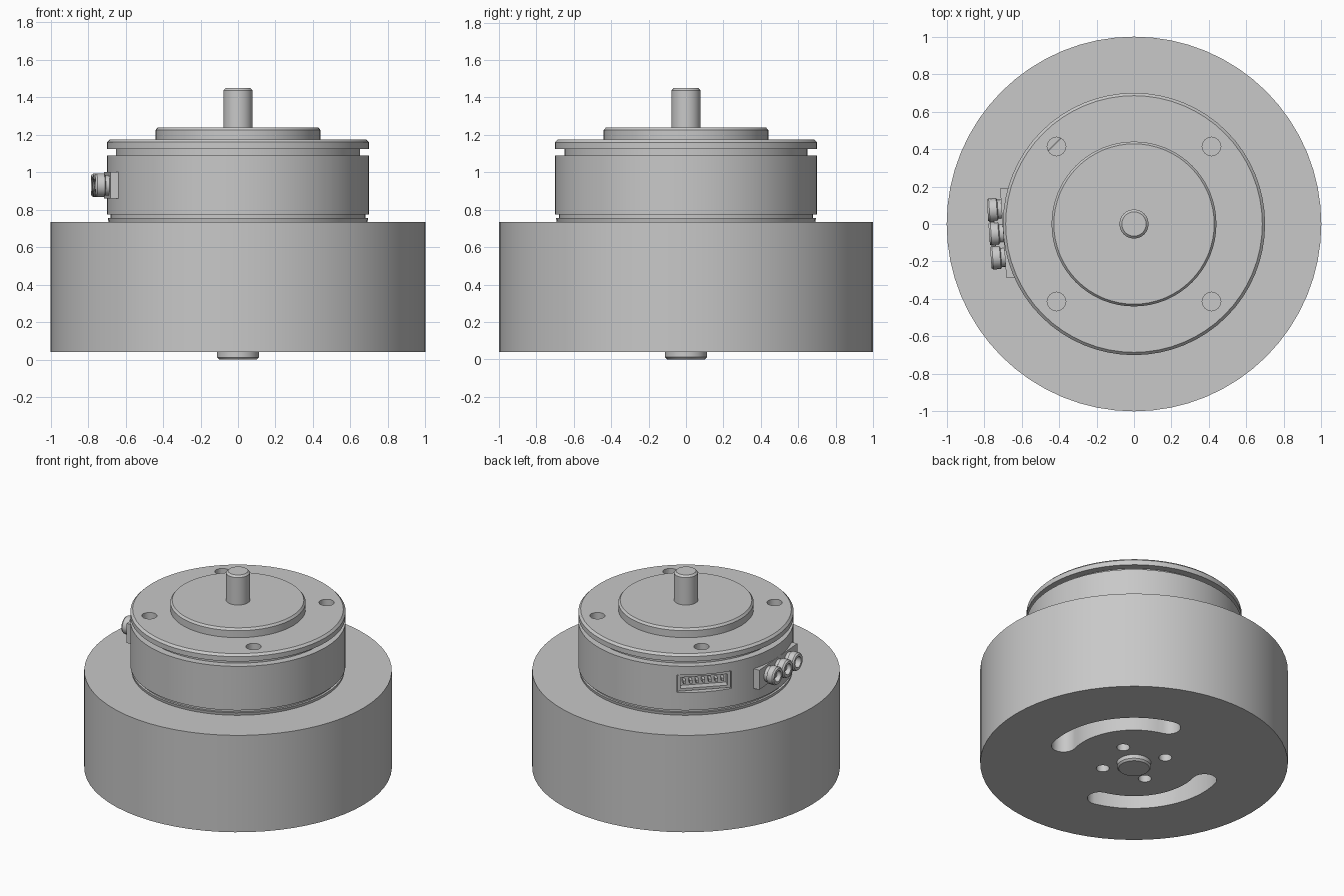
import bpy, bmesh
from math import pi, cos, sin, radians
from mathutils import Matrix

old = bpy.data.objects.get("Cube")
if old:
    bpy.data.objects.remove(old, do_unlink=True)

grey = bpy.data.materials.new("machined_grey")
grey.use_nodes = True
colour = (0.58, 0.58, 0.58, 1)
grey.diffuse_color = colour
grey.node_tree.nodes["Principled BSDF"].inputs["Base Color"].default_value = colour


def make(name, bm):
    bmesh.ops.recalc_face_normals(bm, faces=bm.faces)
    mesh = bpy.data.meshes.new(name)
    bm.to_mesh(mesh)
    bm.free()
    mesh.materials.append(grey)
    ob = bpy.data.objects.new(name, mesh)
    bpy.context.collection.objects.link(ob)
    return ob


def lathe(name, profile, sides, matrix=Matrix()):
    """Turn (radius, height) points about z; radius 0 ends close it."""
    bm = bmesh.new()
    rings = []
    for r, z in profile:
        rings.append([bm.verts.new((r * cos(2 * pi * i / sides),
                                    r * sin(2 * pi * i / sides), z)) for i in range(sides)])
    for a, b in zip(rings, rings[1:]):
        for i in range(sides):
            j = (i + 1) % sides
            bm.faces.new((a[i], a[j], b[j], b[i]))
    bm.faces.new(rings[0])
    bm.faces.new(rings[-1])
    bm.transform(matrix)
    return make(name, bm)


def rod(name, r, z0, z1, sides, matrix=Matrix()):
    return lathe(name, [(r, z0), (r, z1)], sides, matrix)


def box(name, size, centre, matrix=Matrix()):
    bm = bmesh.new()
    bmesh.ops.create_cube(bm, size=1)
    bm.transform(matrix @ Matrix.Translation(centre) @ Matrix.Diagonal((*size, 1)))
    return make(name, bm)


def arc_slot(name, radius, half_width, mid, half_span, z0, z1):
    """Curved slot with rounded ends, as a prism."""
    pts, n = [], 16
    for i in range(n + 1):
        a = mid - half_span + 2 * half_span * i / n
        pts.append(((radius + half_width) * cos(a), (radius + half_width) * sin(a)))
    for end, start in ((mid + half_span, 0), (mid - half_span, pi)):
        cx, cy = radius * cos(end), radius * sin(end)
        for i in range(1, 10):
            t = end + start + pi * i / 10
            pts.append((cx + half_width * cos(t), cy + half_width * sin(t)))
        if start == 0:
            for i in range(n + 1):
                a = mid + half_span - 2 * half_span * i / n
                pts.append(((radius - half_width) * cos(a), (radius - half_width) * sin(a)))
    bm = bmesh.new()
    low = [bm.verts.new((x, y, z0)) for x, y in pts]
    high = [bm.verts.new((x, y, z1)) for x, y in pts]
    bm.faces.new(low)
    bm.faces.new(high)
    for i in range(len(pts)):
        j = (i + 1) % len(pts)
        bm.faces.new((low[i], low[j], high[j], high[i]))
    return make(name, bm)


def cut(ob, cutters):
    bpy.context.view_layer.objects.active = ob
    for c in cutters:
        c.hide_render = True
        mod = ob.modifiers.new("cut", "BOOLEAN")
        mod.operation, mod.solver, mod.object = "DIFFERENCE", "EXACT", c
        bpy.ops.object.modifier_apply(modifier=mod.name)
        bpy.data.objects.remove(c, do_unlink=True)


def around(angle, r, z=0):
    return Matrix.Rotation(angle, 4, "Z") @ Matrix.Translation((r, 0, z))


parts = []

# Rotor drum with two curved slots and four screw holes underneath
rotor = rod("rotor_drum", 1, 0.04, 0.735, 64)
turn = radians(31)
cutters = [arc_slot("slot_cutter", 0.51, 0.08, turn + k * pi, radians(45), -0.1, 0.2)
           for k in range(2)]
cutters += [rod("hole_cutter", 0.043, -0.1, 0.16, 16, around(turn + k * pi / 2, 0.215))
            for k in range(4)]
cut(rotor, cutters)
parts.append(rotor)

# Stator housing, grooves, flange and raised boss turned as one profile
stator = lathe("stator_housing", [
    (0.69, 0.73), (0.695, 0.755), (0.68, 0.755), (0.68, 0.775), (0.7, 0.775),
    (0.7, 1.09), (0.65, 1.09), (0.65, 1.125), (0.7, 1.125), (0.7, 1.16),
    (0.685, 1.175), (0.44, 1.175), (0.44, 1.225), (0.428, 1.24)], 64)
cutters = [rod("hole_cutter", 0.05, 1.0, 1.3, 16, around(pi / 4 + k * pi / 2, 0.585))
           for k in range(4)]
signal = around(radians(135), 0, 0.965)
cutters.append(box("recess_cutter", (0.2, 0.36, 0.125), (0.7, 0, 0), signal))
cut(stator, cutters)
parts.append(stator)

# Output shaft and lower hub
parts.append(lathe("shaft", [(0.078, 1.2), (0.078, 1.437), (0.065, 1.45)], 24))
parts.append(lathe("lower_hub", [(0.1, 0), (0.112, 0.012), (0.112, 0.06)], 32))

# Signal connector sunk in the housing
shell = box("signal_connector", (0.07, 0.35, 0.115), (0.637, 0, 0), signal)
cut(shell, [box("socket_cutter", (0.07, 0.31, 0.08), (0.657, 0, 0), signal)])
parts.append(shell)
for k in range(7):
    parts.append(box("signal_pin", (0.045, 0.018, 0.022),
                     (0.642, (k - 3) * 0.042, 0), signal))

# Power connector: back plate, web and three hollow sockets
power = around(radians(184), 0, 0.93)
parts.append(box("power_plate", (0.06, 0.48, 0.14), (0.67, 0, 0), power))
parts.append(box("power_web", (0.06, 0.27, 0.05), (0.715, 0, 0), power))
for k in (-1, 0, 1):
    outward = power @ Matrix.Translation((0, k * 0.127, 0)) @ Matrix.Rotation(pi / 2, 4, "Y")
    socket = lathe("power_socket", [
        (0.054, 0.68), (0.054, 0.72), (0.063, 0.725), (0.063, 0.765), (0.056, 0.775),
        (0.038, 0.775), (0.038, 0.70)], 16, outward)
    parts.append(socket)

# Smooth round walls, keep machined edges crisp
bpy.ops.object.select_all(action="DESELECT")
for ob in parts:
    ob.select_set(True)
bpy.context.view_layer.objects.active = rotor
bpy.ops.object.shade_smooth_by_angle(angle=radians(30))
